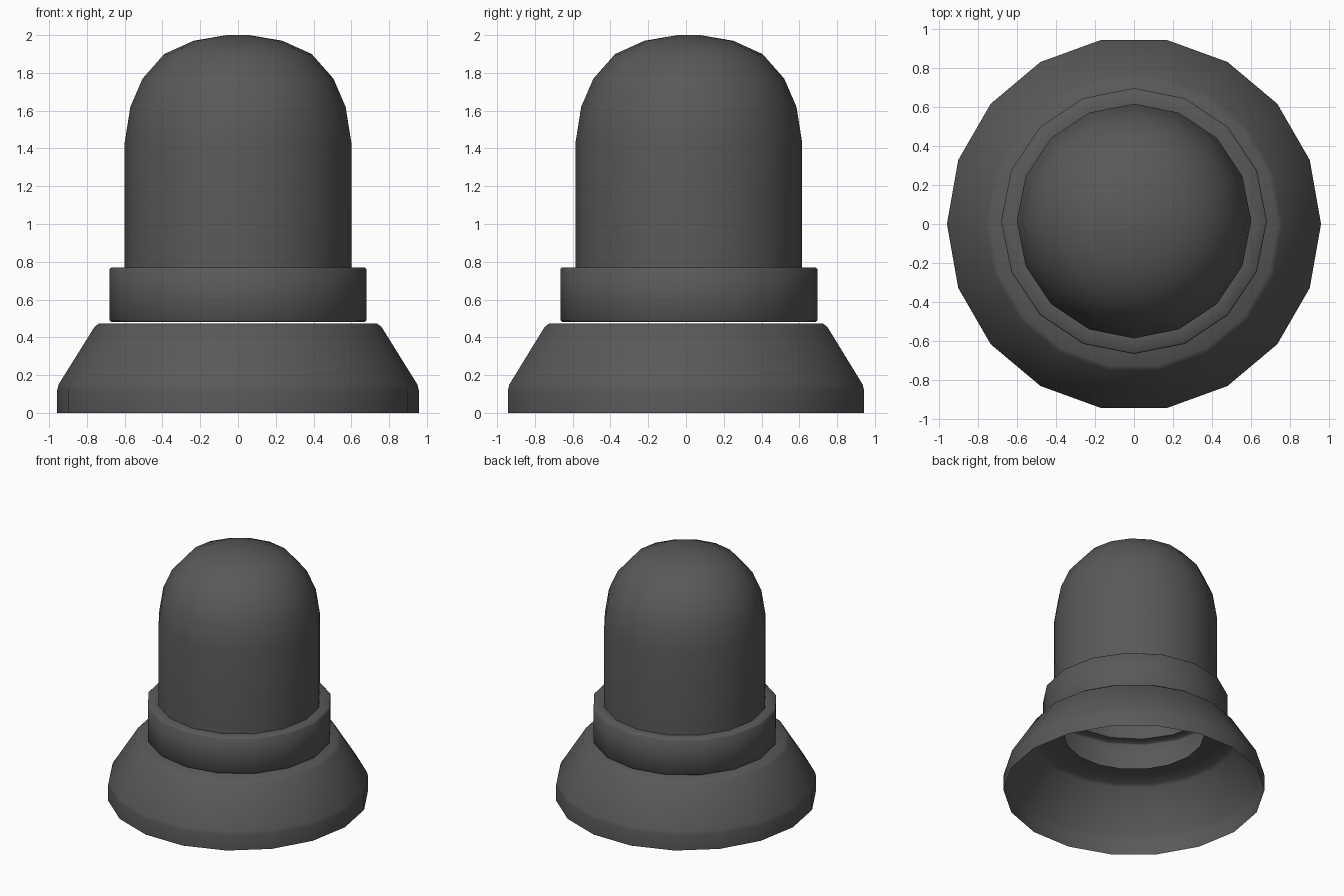
import bpy, bmesh, math

if "Cube" in bpy.data.objects:
    bpy.data.objects.remove(bpy.data.objects["Cube"])

dark = bpy.data.materials.new("dark_grey")
dark.diffuse_color = (0.1, 0.1, 0.1, 1)
dark.use_nodes = True
dark.node_tree.nodes["Principled BSDF"].inputs["Base Color"].default_value = dark.diffuse_color


def lathe(name, profile, sides, cy=0.0, cap=False):
    """Turn a bottom-to-top (radius, z) profile into an open shell."""
    bm = bmesh.new()
    rings = []
    for r, z in profile:
        rings.append([bm.verts.new((r * math.cos(2 * math.pi * j / sides),
                                    cy + r * math.sin(2 * math.pi * j / sides), z))
                      for j in range(sides)])
    for a, b in zip(rings, rings[1:]):
        for j in range(sides):
            k = (j + 1) % sides
            bm.faces.new((a[j], a[k], b[k], b[j]))
    if cap:
        bm.faces.new(rings[-1])
    mesh = bpy.data.meshes.new(name)
    bm.to_mesh(mesh)
    bm.free()
    mesh.materials.append(dark)
    obj = bpy.data.objects.new(name, mesh)
    bpy.context.collection.objects.link(obj)
    bpy.ops.object.select_all(action='DESELECT')
    obj.select_set(True)
    bpy.context.view_layer.objects.active = obj
    bpy.ops.object.shade_smooth_by_angle(angle=math.radians(62))
    return obj


# Flared skirt, open underneath, with a round hole in its top
lathe("base_skirt", [(0.957, 0), (0.957, 0.12), (0.95, 0.15), (0.76, 0.455),
                     (0.735, 0.474), (0.515, 0.474)], 18)

# Hollow collar with slightly softened rims
lathe("collar", [(0.60, 0.482), (0.672, 0.482), (0.68, 0.49), (0.68, 0.762),
                 (0.672, 0.77), (0.60, 0.77)], 16, 0.015)

# Domed cover
lathe("dome", [(0.60, 0.77), (0.60, 1.43), (0.57, 1.62), (0.505, 1.77),
               (0.39, 1.90), (0.235, 1.97), (0.06, 2.0)], 16, 0.015, cap=True)
